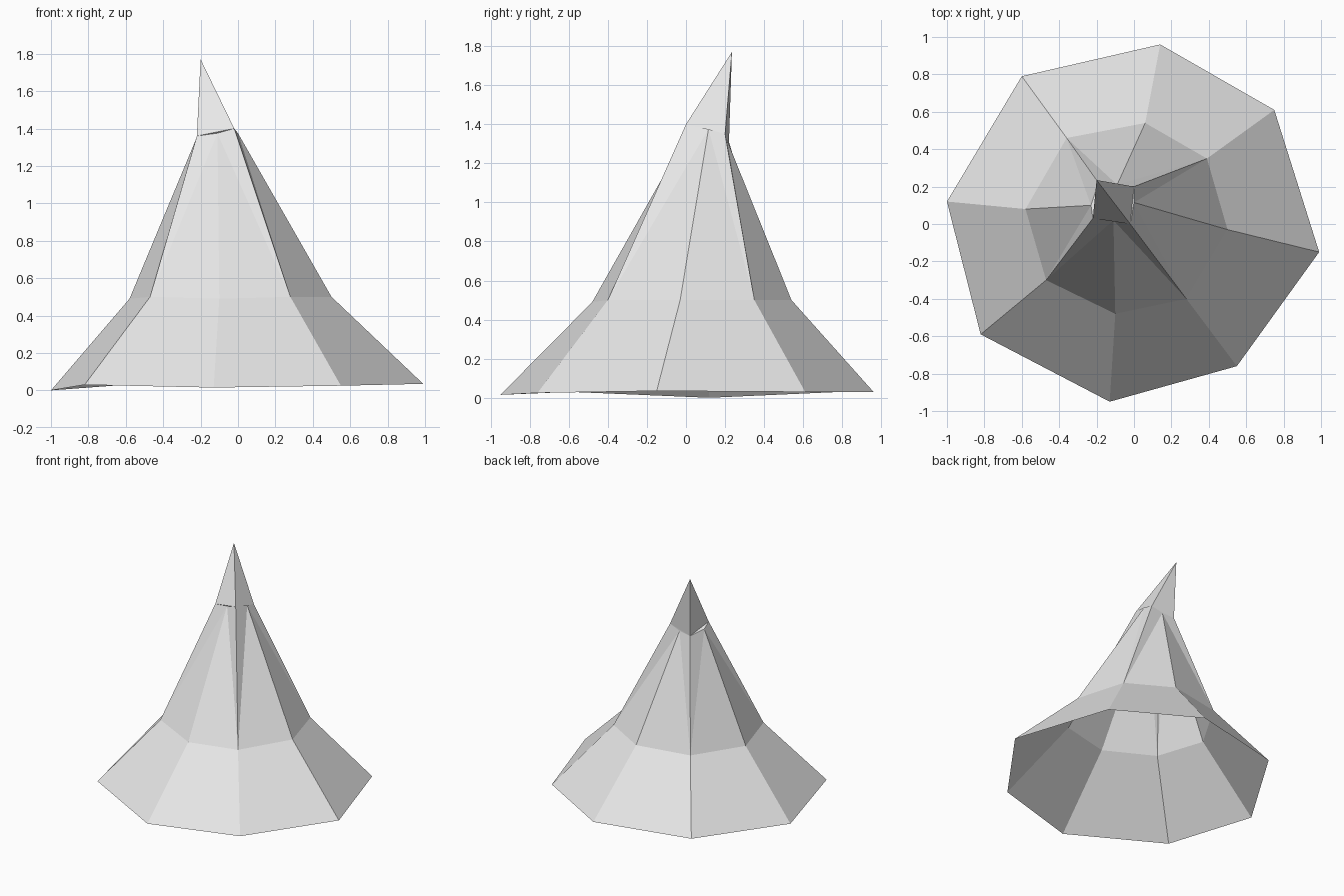
import bpy
import bmesh

cube = bpy.data.objects.get("Cube")
if cube:
    bpy.data.objects.remove(cube, do_unlink=True)

SIDES = 8

# Rings run anticlockwise from the +x side
hem = [(0.99, -0.15, 0.035), (0.75, 0.61, 0.03), (0.14, 0.96, 0.03), (-0.6, 0.79, 0.03),
       (-1.0, 0.12, 0.0), (-0.82, -0.59, 0.03), (-0.13, -0.95, 0.015), (0.55, -0.76, 0.025)]
waist = [(0.5, -0.03, 0.5), (0.39, 0.35, 0.5), (0.06, 0.54, 0.5), (-0.36, 0.46, 0.5),
         (-0.58, 0.08, 0.49), (-0.47, -0.3, 0.5), (-0.1, -0.48, 0.49), (0.28, -0.4, 0.5)]
neck = [(0.0, 0.115, 1.375), (0.0, 0.2, 1.35), (-0.09, 0.21, 1.32), (-0.19, 0.22, 1.31),
        (-0.23, 0.1, 1.33), (-0.22, 0.03, 1.36), (-0.11, 0.02, 1.375), (-0.02, 0.0, 1.4)]
tip = (-0.2, 0.235, 1.77)


def make_material(name, value):
    mat = bpy.data.materials.new(name)
    mat.use_nodes = True
    colour = (value, value, value, 1.0)
    mat.diffuse_color = colour
    mat.node_tree.nodes["Principled BSDF"].inputs["Base Color"].default_value = colour
    return mat


def add_ring(bm, points):
    return [bm.verts.new(p) for p in points]


def make_object(name, bm, mat):
    mesh = bpy.data.meshes.new(name)
    bm.to_mesh(mesh)
    bm.free()
    mesh.materials.append(mat)
    obj = bpy.data.objects.new(name, mesh)
    bpy.context.collection.objects.link(obj)
    return obj


canvas = make_material("light grey canvas", 0.8)

# Tent cloth: flared skirt, folded upper walls and a four-sided leaning peak
bm = bmesh.new()
low, mid, top = (add_ring(bm, ring) for ring in (hem, waist, neck))
peak = bm.verts.new(tip)

for i in range(SIDES):
    j = (i + 1) % SIDES
    bm.faces.new((low[i], low[j], mid[j], mid[i]))
    # Each upper panel folds from its inner neck point to the corner of the waist
    if i % 2 == 0:
        bm.faces.new((mid[i], mid[j], top[i]))
        bm.faces.new((mid[j], top[j], top[i]))
    else:
        bm.faces.new((mid[i], mid[j], top[j]))
        bm.faces.new((mid[i], top[j], top[i]))

for i in range(1, SIDES, 2):
    between, corner = top[(i + 1) % SIDES], top[(i + 2) % SIDES]
    bm.faces.new((top[i], corner, peak))
    bm.faces.new((top[i], between, corner))

make_object("tent_cloth", bm, canvas)
